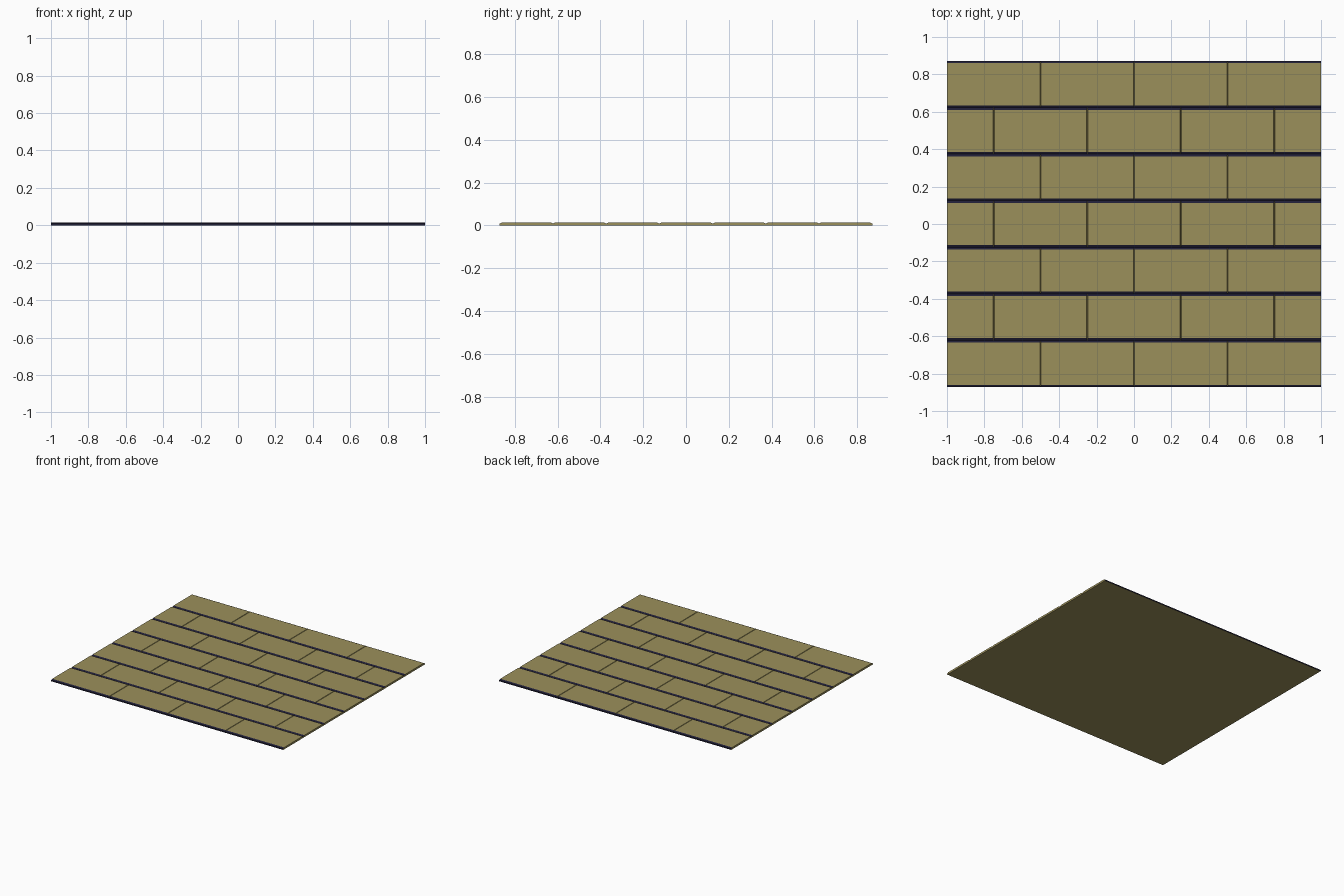
import bpy

if "Cube" in bpy.data.objects:
    bpy.data.objects.remove(bpy.data.objects["Cube"])

ROWS, PITCH, LENGTH = 7, 0.249, 0.5
HEIGHT, SHOULDER = 0.015, 0.009      # plank top, and where the chamfer starts
LONG_CHAMFER, END_CHAMFER = 0.012, 0.003


def material(name, color):
    m = bpy.data.materials.new(name)
    m.diffuse_color = (*color, 1.0)
    m.use_nodes = True
    m.node_tree.nodes["Principled BSDF"].inputs["Base Color"].default_value = m.diffuse_color
    return m


wood = material("olive wood", (0.33, 0.28, 0.105))
edge = material("dark navy edge", (0.014, 0.013, 0.037))


def plank(name, x0, x1, y0, y1):
    """Board with painted, chamfered long sides and finely eased ends."""
    verts = []
    for z, dx, dy in ((0, 0, 0), (SHOULDER, 0, 0), (HEIGHT, END_CHAMFER, LONG_CHAMFER)):
        # outer ends of the floor stay square
        a = x0 + (dx if x0 > -0.999 else 0)
        b = x1 - (dx if x1 < 0.999 else 0)
        verts += [(a, y0 + dy, z), (b, y0 + dy, z), (b, y1 - dy, z), (a, y1 - dy, z)]
    faces = [(3, 2, 1, 0), (8, 9, 10, 11)]
    for k in (0, 4):
        for i in range(4):
            j = (i + 1) % 4
            faces.append((k + i, k + j, k + 4 + j, k + 4 + i))
    mesh = bpy.data.meshes.new(name)
    mesh.from_pydata(verts, [], faces)
    mesh.materials.append(wood)
    mesh.materials.append(edge)
    mesh.update()
    # faces leaning to front or back are the dark edges
    for p in mesh.polygons:
        p.material_index = 1 if abs(p.normal.y) > 0.3 else 0
    bpy.context.collection.objects.link(bpy.data.objects.new(name, mesh))


# rows of planks, every second row shifted by half a plank
for r in range(ROWS):
    y0 = (r - ROWS / 2) * PITCH
    start = -1.0 - (LENGTH / 2 if r % 2 else 0)
    for c in range(5 if r % 2 else 4):
        x0 = start + c * LENGTH
        plank(f"plank_{r + 1}_{c + 1}", max(x0, -1.0), min(x0 + LENGTH, 1.0), y0, y0 + PITCH)
